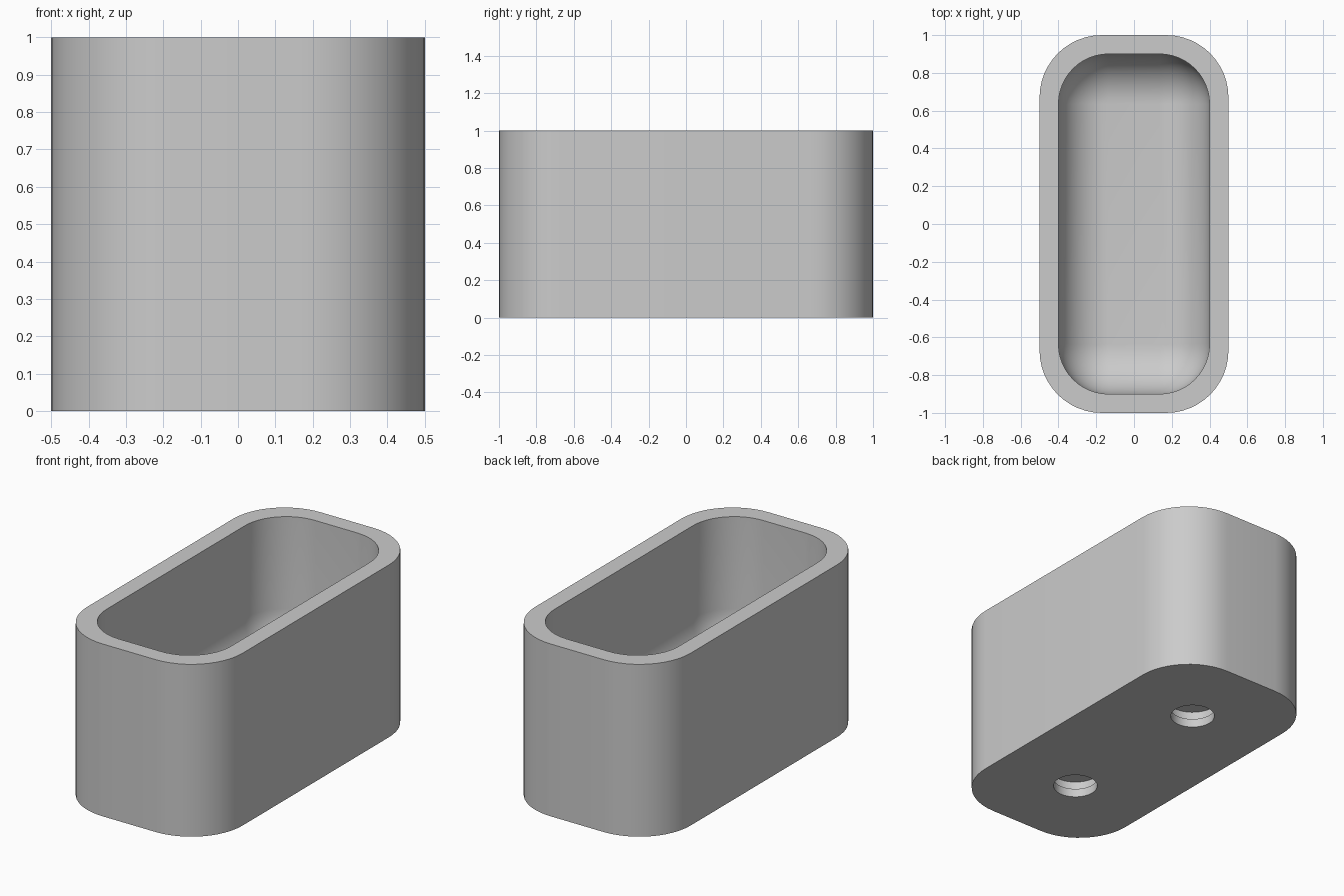
import bpy, bmesh
from math import sin, cos, pi

if "Cube" in bpy.data.objects:
    bpy.data.objects.remove(bpy.data.objects["Cube"])

HALF_X, HALF_Y, HEIGHT = 0.5, 1.0, 1.0
WALL, FLOOR = 0.1, 0.2
OUTER_R, INNER_R = 0.33, 0.265
STEPS = 12

grey = bpy.data.materials.new("plain grey")
grey.use_nodes = True
grey.diffuse_color = (0.6, 0.6, 0.6, 1)
grey.node_tree.nodes["Principled BSDF"].inputs["Base Color"].default_value = (0.6, 0.6, 0.6, 1)


def ring(bm, inset, r, z):
    """Rounded rectangle of vertices, offset inwards by inset, corner radius r."""
    cx, cy = HALF_X - inset - r, HALF_Y - inset - r
    verts = []
    for k, (sx, sy) in enumerate([(1, 1), (-1, 1), (-1, -1), (1, -1)]):
        for i in range(STEPS + 1):
            a = pi / 2 * (k + i / STEPS)
            verts.append(bm.verts.new((sx * cx + r * cos(a), sy * cy + r * sin(a), z)))
    return verts


# Planter body: outer wall, rim, inner wall and rounded inner floor
bm = bmesh.new()
sections = [(0, OUTER_R, 0), (0, OUTER_R, HEIGHT), (WALL, INNER_R, HEIGHT)]
for i in range(STEPS + 1):
    t = pi / 2 * i / STEPS
    sections.append((WALL + INNER_R * (1 - cos(t)), INNER_R * cos(t),
                     FLOOR + INNER_R * (1 - sin(t))))
rings = [ring(bm, *section) for section in sections]
for low, high in zip(rings, rings[1:]):
    for i in range(len(low)):
        j = (i + 1) % len(low)
        bm.faces.new((low[i], low[j], high[j], high[i]))
bm.faces.new(rings[0])
bm.faces.new(rings[-1])
bmesh.ops.remove_doubles(bm, verts=bm.verts, dist=0.0001)
bmesh.ops.recalc_face_normals(bm, faces=bm.faces)
mesh = bpy.data.meshes.new("planter_body")
bm.to_mesh(mesh)
bm.free()
mesh.materials.append(grey)
body = bpy.data.objects.new("planter_body", mesh)
bpy.context.collection.objects.link(body)


def cut_hole(y, radius, low, high):
    """Cut an upright round hole into the body."""
    bpy.ops.mesh.primitive_cylinder_add(vertices=48, radius=radius, depth=high - low,
                                        location=(0, y, (low + high) / 2))
    cutter = bpy.context.object
    cutter.name = "hole_cutter"
    cutter.hide_render = True
    cutter.data.materials.append(grey)
    cut = body.modifiers.new("hole", "BOOLEAN")
    cut.operation = "DIFFERENCE"
    cut.solver = "EXACT"
    cut.object = cutter
    bpy.context.view_layer.objects.active = body
    bpy.ops.object.modifier_apply(modifier=cut.name)
    bpy.data.objects.remove(cutter)


# Two blind holes in the underside, each with a lip and a wider pocket above
for y in (-0.5, 0.5):
    cut_hole(y, 0.12, -0.1, 0.08)
    cut_hole(y, 0.14, 0.05, 0.105)

# Smooth curves, crisp rims
bpy.ops.object.select_all(action="DESELECT")
body.select_set(True)
bpy.context.view_layer.objects.active = body
bpy.ops.object.shade_smooth_by_angle(angle=pi / 6)
